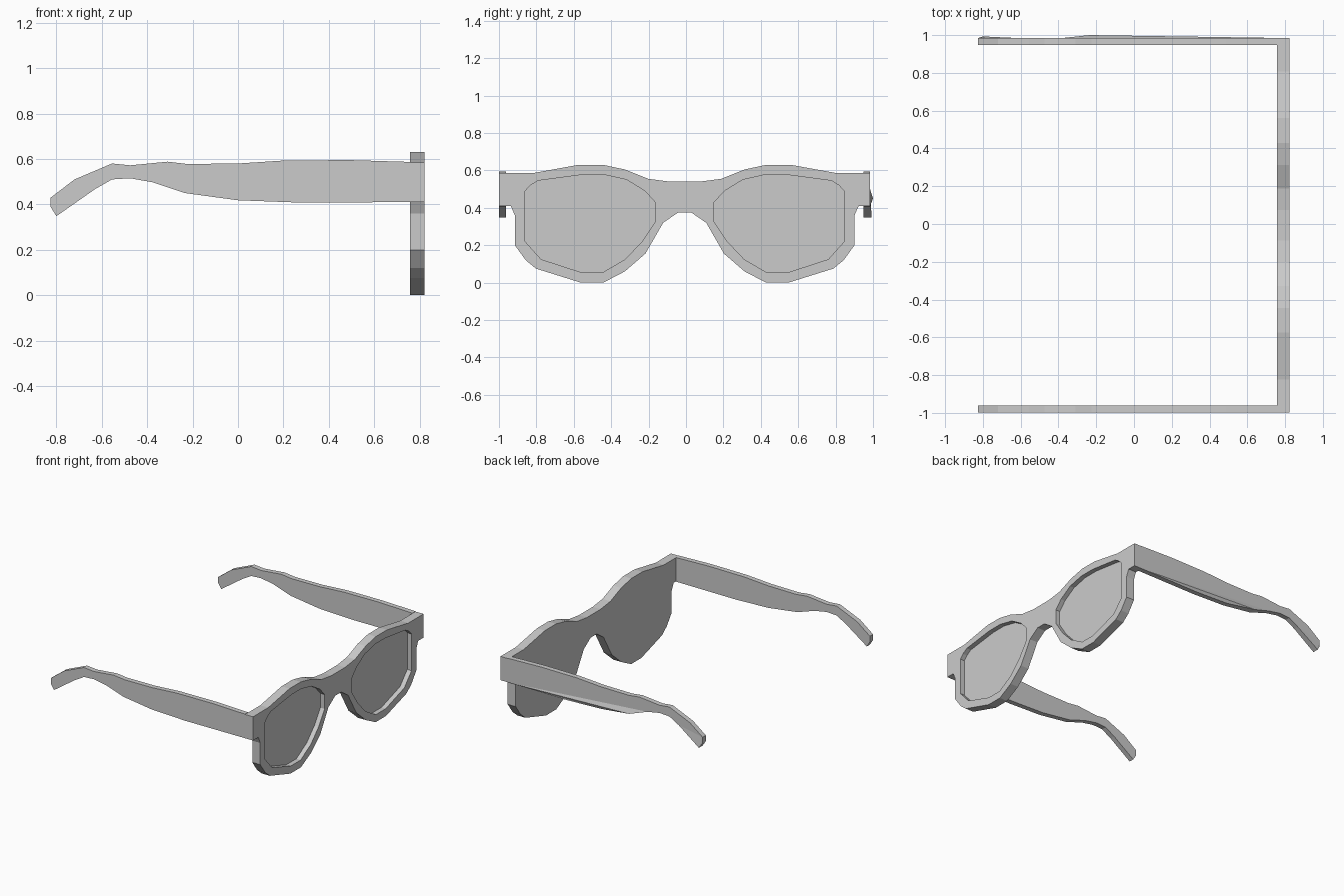
import bpy, bmesh
from math import pi

if "Cube" in bpy.data.objects:
    bpy.data.objects.remove(bpy.data.objects["Cube"])

CY = -0.007                # symmetry plane of the glasses
X0, X1 = 0.757, 0.822      # back and front of the frame


def plate(name, loops, thickness, location, rotation):
    """Flat plate from closed outlines; inner outlines become holes."""
    cu = bpy.data.curves.new(name, 'CURVE')
    cu.dimensions = '2D'
    cu.fill_mode = 'BOTH'
    cu.extrude = thickness / 2
    for pts in loops:
        sp = cu.splines.new('POLY')
        sp.points.add(len(pts) - 1)
        for p, (u, v) in zip(sp.points, pts):
            p.co = (u, v, 0, 1)
        sp.use_cyclic_u = True
    tmp = bpy.data.objects.new(name + "_curve", cu)
    bpy.context.collection.objects.link(tmp)
    dg = bpy.context.evaluated_depsgraph_get()
    me = bpy.data.meshes.new_from_object(tmp.evaluated_get(dg))
    bpy.data.objects.remove(tmp)
    bm = bmesh.new()
    bm.from_mesh(me)
    bmesh.ops.remove_doubles(bm, verts=bm.verts, dist=1e-4)
    bmesh.ops.recalc_face_normals(bm, faces=bm.faces)
    for f in bm.faces:
        f.smooth = False
    bm.to_mesh(me)
    bm.free()
    me.name = name
    ob = bpy.data.objects.new(name, me)
    ob.location, ob.rotation_euler = location, rotation
    bpy.context.collection.objects.link(ob)
    return ob


def mirrored(pts):
    return [(-u, v) for u, v in reversed(pts)]


# Front frame: half outline from the bridge top, round to the bridge bottom
half = [(.08, .54), (.195, .555), (.32, .605), (.437, .63), (.567, .63),
        (.815, .585), (.992, .585), (.992, .41), (.93, .41), (.908, .36),
        (.908, .20), (.85, .12), (.795, .075), (.555, 0), (.435, 0),
        (.32, .06), (.21, .155), (.115, .32), (.035, .375)]
opening = [(.545, .577), (.43, .577), (.31, .55), (.213, .49), (.158, .43),
           (.158, .325), (.228, .22), (.318, .125), (.438, .055), (.553, .055),
           (.768, .125), (.853, .22), (.853, .49), (.825, .52), (.785, .545)]
facing = (pi / 2, 0, pi / 2)
plate("front_frame", [half + mirrored(half), opening, mirrored(opening)],
      X1 - X0, ((X0 + X1) / 2, CY, 0), facing)

# Lenses, flush with the back of the frame and recessed at the front
LENS = 0.03
for side, pts in (("right", opening), ("left", mirrored(opening))):
    plate("lens_" + side, [pts], LENS, (X0 + LENS / 2, CY, 0), facing)

# Temple arms with curved ear tips
arm = [(X0, .587), (.49, .595), (.2, .593), (0, .58), (-.225, .578),
       (-.31, .588), (-.475, .572), (-.555, .58), (-.72, .51), (-.825, .43),
       (-.825, .388), (-.80, .348), (-.63, .467), (-.555, .51), (-.475, .515),
       (-.375, .497), (-.235, .45), (0, .418), (.27, .408), (X0, .41)]
T = 0.037
for side, s in (("near", -1), ("far", 1)):
    ob = plate("temple_arm_" + side, [arm], T,
               (0, CY + s * (.992 - T / 2), 0), (pi / 2, 0, 0))
    if side == "far":
        # Slight outward swelling on the far arm
        for v in ob.data.vertices:
            for u, w, bump in ((-.235, .45, .015), (-.80, .348, .008)):
                if abs(v.co.x - u) < .005 and abs(v.co.y - w) < .005 and v.co.z < 0:
                    v.co.z -= bump
